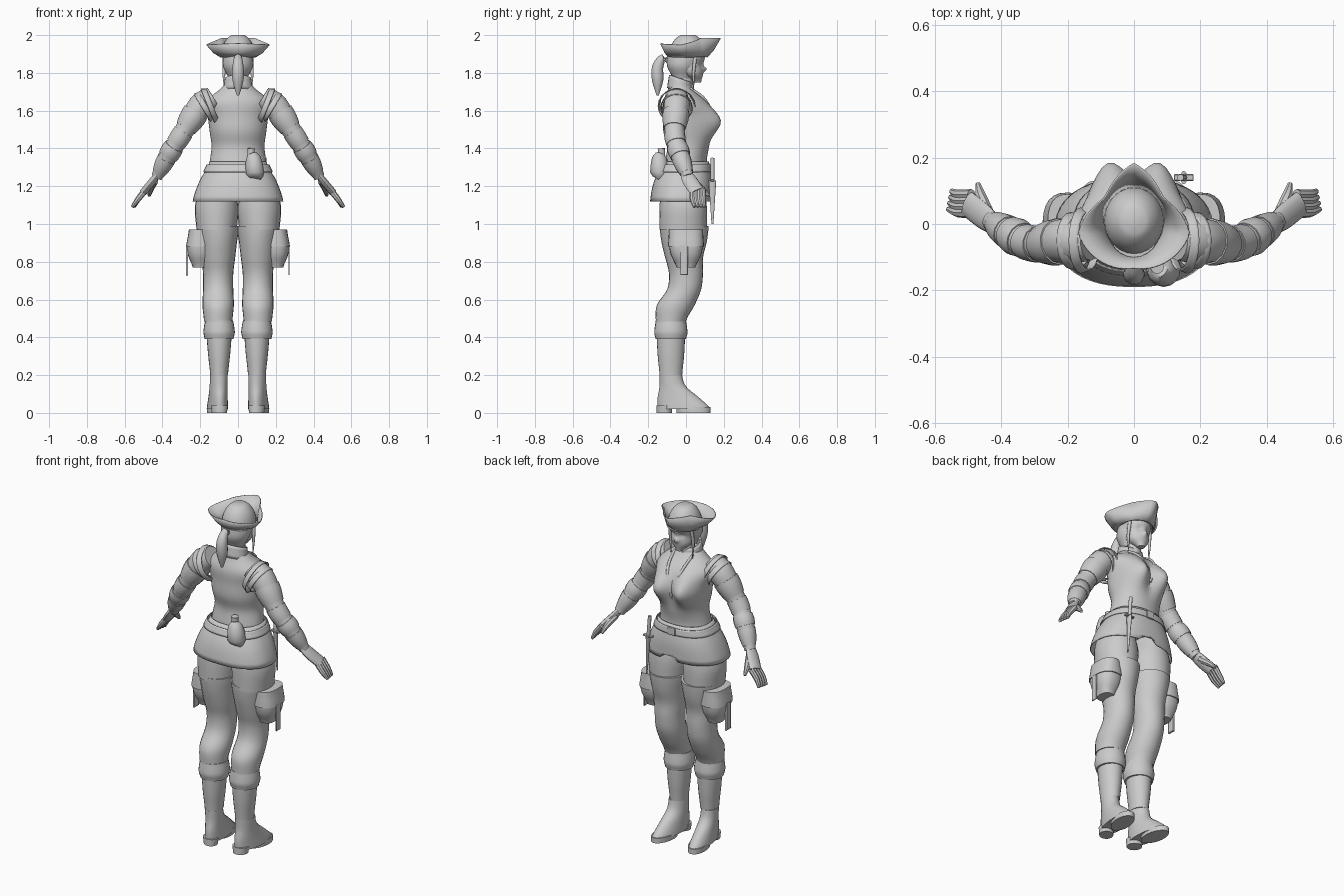
import bpy, bmesh, math
from mathutils import Vector

default_cube = bpy.data.objects.get("Cube")
if default_cube:
    bpy.data.objects.remove(default_cube, do_unlink=True)

grey = bpy.data.materials.new("plain grey")
grey.use_nodes = True
colour = (.6, .6, .6, 1)
grey.diffuse_color = colour
grey.node_tree.nodes["Principled BSDF"].inputs["Base Color"].default_value = colour


def finish(name, bm, thickness=0):
    """Turn a bmesh into a smooth-shaded object, with optional wall thickness."""
    bmesh.ops.recalc_face_normals(bm, faces=bm.faces)
    mesh = bpy.data.meshes.new(name)
    bm.to_mesh(mesh)
    bm.free()
    mesh.materials.append(grey)
    obj = bpy.data.objects.new(name, mesh)
    bpy.context.collection.objects.link(obj)
    if thickness:
        obj.modifiers.new("wall", "SOLIDIFY").thickness = thickness
    bpy.ops.object.select_all(action="DESELECT")
    obj.select_set(True)
    bpy.context.view_layer.objects.active = obj
    bpy.ops.object.shade_smooth_by_angle(angle=math.radians(40))


def skin(name, rings, thickness=0):
    """Bridge rings of points; walls with a thickness stay open at the ends."""
    bm = bmesh.new()
    loops = [[bm.verts.new(point) for point in ring] for ring in rings]
    for low, high in zip(loops, loops[1:]):
        for i in range(len(low)):
            bm.faces.new((low[i - 1], low[i], high[i], high[i - 1]))
    if not thickness:
        bm.faces.new(loops[0])
        bm.faces.new(loops[-1])
    finish(name, bm, thickness)


def smooth_rows(rows, steps):
    """Catmull-Rom interpolation between rows of numbers."""
    out = []
    last = len(rows) - 1
    for k in range(last):
        quad = rows[max(k - 1, 0)], rows[k], rows[k + 1], rows[min(k + 2, last)]
        for s in range(steps):
            t = s / steps
            out.append(tuple(
                b + t * (c - a) / 2 + t * t * (a - 2.5 * b + 2 * c - d / 2)
                + t ** 3 * (1.5 * (b - c) + (d - a) / 2) for a, b, c, d in zip(*quad)))
    return out + [rows[last]]


def turn(count):
    return [math.tau * i / count for i in range(count)]


def loft(name, bottom, top, rows, x=0, side=1, sides=24, steps=4, power=1, shape=None, thickness=0):
    """Stack level rings at even heights; a row is depth position, half width, half depth."""
    rows = smooth_rows(rows, steps)
    rings = []
    for k, (y, width, depth) in enumerate(rows):
        ring = []
        for angle in turn(sides):
            s, c = math.sin(angle), math.cos(angle)
            point = Vector((x + width * math.copysign(abs(s) ** power, s),
                            y + depth * math.copysign(abs(c) ** power, c),
                            bottom + (top - bottom) * k / (len(rows) - 1)))
            if shape:
                shape(point, c)
            point.x *= side
            ring.append(point)
        rings.append(ring)
    skin(name, rings, thickness)


def tube(name, rows, side=1, sides=14, steps=3, flat=1, thickness=0):
    """Sweep rings along a path; a row is x, y, z, radius."""
    rows = smooth_rows(rows, steps)
    path = [Vector(row[:3]) for row in rows]
    rings = []
    for k, centre in enumerate(path):
        along = (path[min(k + 1, len(path) - 1)] - path[max(k - 1, 0)]).normalized()
        u = Vector((0, 1, 0))
        u = (u - along * u.dot(along)).normalized()
        v = along.cross(u) * flat
        ring = [centre + rows[k][3] * (u * math.cos(a) + v * math.sin(a)) for a in turn(sides)]
        for point in ring:
            point.x *= side
        rings.append(ring)
    skin(name, rings, thickness)


def box(name, location, size, side=1):
    bm = bmesh.new()
    bmesh.ops.create_cube(bm, size=1)
    for v in bm.verts:
        v.co = Vector([a * b + c for a, b, c in zip(v.co, size, location)])
        v.co.x *= side
    bmesh.ops.bevel(bm, geom=bm.edges[:], offset=.002, segments=1, affect="EDGES")
    finish(name, bm)


def bumps(*spots):
    """Shape rule pushing the front out around spots: x, z, spread in x and z, amount."""
    def rule(point, front):
        for x, z, wide, tall, amount in spots:
            e = ((abs(point.x) - x) / wide) ** 2 + ((point.z - z) / tall) ** 2
            point.y += amount * math.exp(-e / 2) * min(1, max(0, front * 2))
    return rule


def collar_slope(point, front):
    point.z -= .02 * (front + 1)


def skirt_notch(point, front):
    if front > 0 and point.z < 1.13:
        point.z += max(0, .07 - 2 * abs(point.x - .02))


def toe_out(point, front):
    point.x += .1 * (point.y + .1)


# Torso with bust, neck and collar
loft("bodice", 1.25, 1.73,
     [(0, .16, .12), (0, .15, .11), (.01, .14, .11), (0, .15, .12), (0, .16, .12), (-.01, .17, .11),
      (-.03, .08, .06)], sides=48, shape=bumps((.08, 1.54, .045, .06, .08)))
tube("neck", [(0, -.02, 1.68, .05), (0, 0, 1.8, .04)])
loft("collar", 1.72, 1.79, [(-.03, .08, .07), (-.03, .07, .06)], shape=collar_slope, thickness=.008)

# Skirt with a front notch, belt and belt gear
loft("skirt", 1.12, 1.33, [(-.025, .24, .165), (-.015, .205, .155), (0, .15, .122)],
     sides=48, power=.85, shape=skirt_notch, thickness=.004)
loft("belt", 1.275, 1.315, [(-.01, .184, .148), (-.005, .167, .138)],
     sides=48, power=.85, thickness=.004)
box("belt_buckle", (0, .135, 1.295), (.05, .01, .045))
tube("canteen", [(.09, -.15, 1.24, .03), (.09, -.14, 1.27, .05), (.08, -.14, 1.35, .04),
                 (.07, -.13, 1.37, .02), (.07, -.13, 1.4, .02)], steps=2)
tube("knife_handle", [(.14, .14, 1.35, .01), (.15, .14, 1.23, .01)])
tube("knife_sheath", [(.15, .14, 1.23, .02), (.16, .14, 1, .005)], flat=.5)
box("knife_guard", (.15, .14, 1.23), (.06, .02, .01))

# Head, hair and ponytail
loft("head", 1.75, 1.93,
     [(.06, .02, .02), (.03, .06, .06), (.01, .07, .08), (.01, .08, .09), (.01, .07, .08)],
     sides=40, steps=6, shape=bumps((0, 1.82, .01, .01, .02), (.03, 1.85, .01, .01, -.01)))
loft("hair", 1.77, 1.9, [(-.02, .05, .05), (-.02, .08, .08), (-.01, .08, .09)])
tube("ponytail", [(0, -.08, 1.85, .01), (0, -.12, 1.88, .02), (0, -.15, 1.83, .03),
                  (0, -.15, 1.76, .03), (0, -.15, 1.68, .006)])

# Three-cornered hat: a dome, and a brim pinched between its corners
dome = [math.sqrt(1 - (k / 12) ** 2) for k in range(12)]
loft("hat_crown", 1.89, 2, [(.01, .09 * w, .1 * w) for w in dome], steps=1)
inner, middle, outer = [], [], []
for angle in turn(60):
    way = Vector((math.sin(angle), math.cos(angle), 0))
    t = min(angle, math.tau - angle) / 1.8
    if t < 1:
        reach = .11 + .06 * abs(2 * t - 1) ** 1.5
        height = 1.95 + .035 * min(1, 2 - 2 * t)
    else:
        reach = .17 - .04 * (t - 1)
        height = 1.95 + .01 * (t - 1)
    base = Vector((.09 * way.x, .1 * way.y + .01, 1.885))
    rim = way * reach + Vector((0, .01, height))
    inner.append(base)
    middle.append(base.lerp(rim, .5) - Vector((0, 0, .01)))
    outer.append(rim)
skin("hat_brim", [inner, middle, outer], thickness=.005)

# Arm path shared by the sleeve, the bands and the glove
arm = smooth_rows([(.13, -.05, 1.67, .06), (.2, -.05, 1.62, .07), (.3, -.06, 1.47, .05),
                   (.37, -.03, 1.36, .05), (.43, .01, 1.25, .03)], 8)


def swollen(start, end, amount):
    """Part of the arm path with a bulging radius."""
    part = arm[start:end]
    return [(x, y, z, r * (amount + .06 * math.sin(math.pi * k / (len(part) - 1))))
            for k, (x, y, z, r) in enumerate(part)]


for side, tag in ((1, "left_"), (-1, "right_")):
    # Lapel and face-framing hair
    tube(tag + "lapel", [(.06, .02, 1.72, .007), (.05, .09, 1.67, .008), (.03, .13, 1.6, .008),
                         (0, .14, 1.5, .005)], side)
    tube(tag + "hair_lock", [(.07, .05, 1.89, .01), (.075, .04, 1.8, .008), (.07, .04, 1.71, .002)], side)

    # Shoulder pieces, arm and bands
    tube(tag + "shoulder_flange", [(.135, -.05, 1.635, .09), (.16, -.05, 1.625, .1)], side,
         sides=20, thickness=.005)
    tube(tag + "shoulder_cap", [(.165, -.05, 1.63, .08), (.19, -.05, 1.615, .086)], side,
         sides=20, thickness=.005)
    tube(tag + "arm", arm, side, steps=1)
    for label, start in (("sleeve", 10), ("elbow", 15), ("forearm", 20)):
        tube(tag + label + "_band", swollen(start, start + 5, 1.07), side, steps=1)
    tube(tag + "glove_cuff", swollen(25, 31, 1.05), side, steps=1)

    # Hand
    tube(tag + "palm", [(.42, 0, 1.27, .03), (.45, .02, 1.23, .04), (.5, .06, 1.17, .04)], side, flat=.5)
    for k, label in enumerate(("little", "ring", "middle", "index")):
        spread = k * .018
        tube(tag + label + "_finger", [(.49, .035 + spread, 1.18, .016), (.53, .035 + spread, 1.13, .015),
                                       (.56 - spread / 5, .045 + spread, 1.09, .008)], side, sides=8)
    tube(tag + "thumb", [(.44, .03, 1.23, .02), (.46, .08, 1.19, .017), (.47, .12, 1.15, .008)],
         side, sides=8)

    # Trousers, with the outer layer stepping out at the thigh
    loft(tag + "hip", .97, 1.22, [(-.015, .107, .125), (-.015, .115, .125), (-.02, .08, .11)], .113, side)
    loft(tag + "trouser_leg", .485, .99,
         [(-.08, .075, .08), (-.055, .083, .1), (-.01, .08, .09), (0, .08, .09), (-.01, .09, .1),
          (-.01, .1, .12), (-.01, .113, .13)], .105, side)

    # Thigh pouch with flap and hanging strap, narrowing to front and back
    loft(tag + "pouch", .77, .97, [(0, .04, .05), (0, .065, .08), (0, .07, .09), (0, .05, .08)],
         .2, side, power=.8)
    loft(tag + "pouch_flap", .88, .97, [(0, .075, .095), (0, .06, .09)], .2, side, power=.8)
    box(tag + "pouch_strap", (.27, -.01, .81), (.007, .04, .16), side)

    # Boot
    loft(tag + "boot_cuff", .39, .49, [(-.08, .076, .08), (-.08, .083, .088), (-.08, .08, .085),
                                       (-.08, .074, .08)], .1, side)
    loft(tag + "boot_shaft", .2, .41, [(-.08, .047, .06), (-.08, .058, .07), (-.08, .066, .075)], .1, side)
    loft(tag + "boot_foot", .02, .2,
         [(-.01, .055, .14), (-.04, .05, .11), (-.07, .047, .07), (-.08, .047, .06)],
         .1, side, shape=toe_out)
    loft(tag + "sole", 0, .03, [(.04, .05, .09), (.04, .05, .09)], .1, side, shape=toe_out)
    loft(tag + "heel", 0, .04, [(-.115, .04, .04), (-.115, .045, .04)], .1, side, shape=toe_out)
